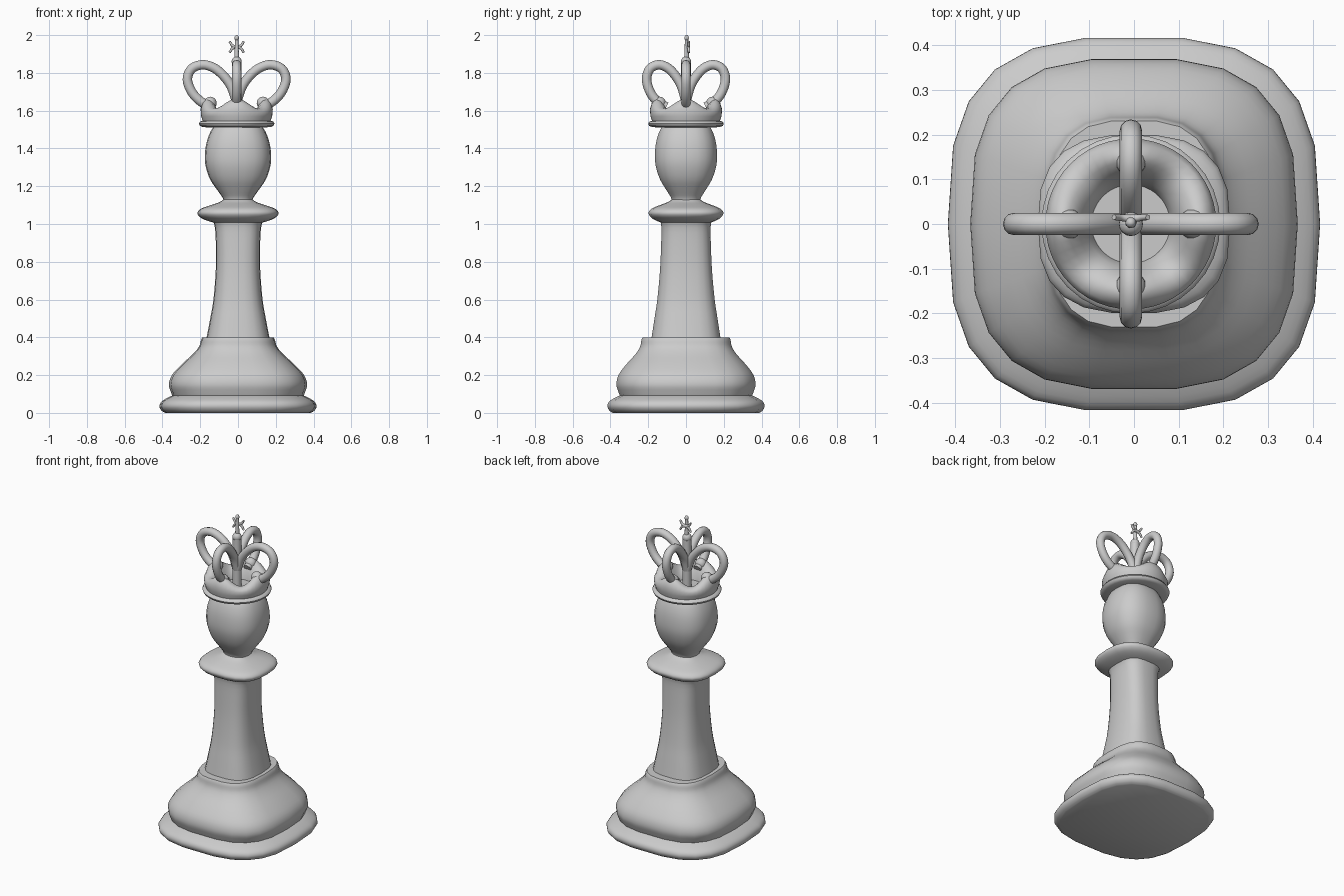
import bpy, bmesh
from math import sin, cos, pi, radians
from mathutils import Vector

old = bpy.data.objects.get("Cube")
if old:
    bpy.data.objects.remove(old)

grey = bpy.data.materials.new("light_grey")
grey.use_nodes = True
COLOUR = (0.6, 0.6, 0.6, 1)
grey.diffuse_color = COLOUR
grey.node_tree.nodes["Principled BSDF"].inputs["Base Color"].default_value = COLOUR

CROWN_X = -0.007


def finish(name, bm, angle=50):
    bmesh.ops.recalc_face_normals(bm, faces=bm.faces)
    mesh = bpy.data.meshes.new(name)
    bm.to_mesh(mesh)
    bm.free()
    mesh.materials.append(grey)
    ob = bpy.data.objects.new(name, mesh)
    bpy.context.collection.objects.link(ob)
    bpy.ops.object.select_all(action='DESELECT')
    ob.select_set(True)
    bpy.context.view_layer.objects.active = ob
    bpy.ops.object.shade_smooth_by_angle(angle=radians(angle))
    return ob


def skin(name, rings, angle=50):
    """Bridge a list of point rings and cap both ends."""
    bm = bmesh.new()
    loops = [[bm.verts.new(p) for p in ring] for ring in rings]
    n = len(loops[0])
    for a, b in zip(loops, loops[1:]):
        for i in range(n):
            j = (i + 1) % n
            bm.faces.new((a[i], a[j], b[j], b[i]))
    bm.faces.new(loops[0])
    bm.faces.new(loops[-1])
    return finish(name, bm, angle)


def ring(rx, ry, z, power=2.9, sides=22, cx=0.0):
    """Rounded-square ring."""
    def part(v):
        return (1 if v > 0 else -1) * abs(v) ** (2 / power)
    return [(cx + rx * part(cos(t)), ry * part(sin(t)), z)
            for t in (2 * pi * i / sides for i in range(sides))]


def smooth_path(points, steps=4):
    """Catmull-Rom resampling."""
    p = [Vector(q) for q in points]
    p = [2 * p[0] - p[1]] + p + [2 * p[-1] - p[-2]]
    out = []
    for a, b, c, d in zip(p, p[1:], p[2:], p[3:]):
        for s in range(steps):
            t = s / steps
            out.append(0.5 * (2 * b + (c - a) * t + (2 * a - 5 * b + 4 * c - d) * t * t
                              + (3 * b - a - 3 * c + d) * t ** 3))
    return out + [p[-2]]


def loft(name, profile, power=2.9, angle=50, steps=3):
    """Smoothed body from (x radius, y radius, z) stations."""
    skin(name, [ring(*q, power) for q in smooth_path(profile, steps)], angle)


def tube(name, points, radius, tip=None, sides=12):
    """Round tube along a path lying in a vertical plane."""
    path = smooth_path(points)
    flat = path[-1] - path[0]
    flat.z = 0
    side = Vector((-flat.y, flat.x, 0)).normalized() if flat.length > 0.001 else Vector((0, 1, 0))
    rings = []
    for i, p in enumerate(path):
        tangent = (path[min(i + 1, len(path) - 1)] - path[max(i - 1, 0)]).normalized()
        up = tangent.cross(side)
        r = radius + ((tip or radius) - radius) * i / (len(path) - 1)
        rings.append([p + r * (cos(a) * side + sin(a) * up)
                      for a in (2 * pi * k / sides for k in range(sides))])
    skin(name, rings)


def ball(name, radius, centre, stretch=1.0):
    bm = bmesh.new()
    bmesh.ops.create_uvsphere(bm, u_segments=16, v_segments=10, radius=radius)
    for v in bm.verts:
        v.co.z *= stretch
        v.co += Vector(centre)
    finish(name, bm)


# Foot moulding and swelling base
loft("base_lip", [(.385, .39, 0), (.405, .408, .012), (.416, .419, .035), (.405, .41, .06),
                  (.37, .375, .082), (.34, .345, .095)])
loft("base_body", [(.345, .35, .085), (.355, .36, .11), (.366, .371, .15), (.35, .36, .2),
                   (.3, .32, .255), (.24, .27, .31), (.207, .245, .35), (.196, .238, .385),
                   (.188, .232, .4)])

# Column
loft("column", [(.168, .185, .39), (.147, .168, .5), (.13, .153, .6), (.118, .139, .75),
                (.117, .133, .88), (.122, .131, .98), (.135, .138, 1.02)])

# Collar below the head
loft("collar", [(.12, .125, 1.005), (.165, .16, 1.018), (.2, .187, 1.035), (.215, .2, 1.058),
                (.198, .185, 1.08), (.15, .145, 1.098), (.1, .1, 1.115), (.075, .075, 1.13)],
     power=2.7)

# Egg-shaped head
loft("head", [(.075, .075, 1.115), (.082, .08, 1.14), (.11, .105, 1.18), (.147, .138, 1.235),
              (.17, .16, 1.3), (.176, .166, 1.36), (.167, .16, 1.43), (.145, .142, 1.49),
              (.12, .12, 1.525)], power=2.5)

# Crown flange
skin("crown_flange", [ring(r, r, z, 2, 32, CROWN_X) for r, z in
                      [(.12, 1.51), (.18, 1.513), (.195, 1.52), (.2, 1.532),
                       (.193, 1.543), (.17, 1.548)]])

# Crown bowl: rim rises to four points on the axes
crown_profile = [(.178, 1.54, 0), (.188, 1.57, 0), (.191, 1.592, .3), (.18, 1.605, .75),
                 (.16, 1.612, 1), (.14, 1.61, 1), (.118, 1.597, .7), (.1, 1.58, .25),
                 (.09, 1.56, 0), (.088, 1.55, 0)]
rings = []
for r, z, lift in crown_profile:
    rings.append([(x, y, z + .052 * lift * abs(cos(4 * pi * i / 48)) ** 2)
                  for i, (x, y, _) in enumerate(ring(r, r, 0, 2, 48, CROWN_X))])
skin("crown_bowl", rings, 60)

# Four arching loops meeting at a central post
arch = [(.13, 1.62), (.185, 1.645), (.235, 1.695), (.261, 1.765), (.238, 1.822),
        (.18, 1.843), (.12, 1.826), (.07, 1.785), (.03, 1.73), (.004, 1.66)]
for name, dx, dy in [("left", 1, 0), ("right", -1, 0), ("front", 0, -.8), ("back", 0, .8)]:
    tube(name + "_crown_loop", [(CROWN_X + r * dx, r * dy, z) for r, z in arch], .025)
    ball(name + "_crown_point", .034, (CROWN_X + .14 * (dx + 0), .14 * dy * 1.25, 1.64))
tube("crown_post", [(CROWN_X, 0, 1.55), (CROWN_X, 0, 1.7), (CROWN_X, 0, 1.85)], .026)
ball("finial_ball", .027, (CROWN_X, 0, 1.86))

# Small flared cross on top
tube("cross_stem", [(CROWN_X, .003, 1.87), (CROWN_X, .003, 1.93), (CROWN_X, .003, 1.995)],
     .013, .008)
ball("cross_tip", .012, (CROWN_X, .003, 1.985), 1.25)
for side, sx in (("left", 1), ("right", -1)):
    for level, sz in (("upper", 1), ("lower", -1)):
        tube(f"cross_{side}_{level}_arm",
             [(CROWN_X, .012, 1.937), (CROWN_X + sx * .022, .014, 1.937 + sz * .007),
              (CROWN_X + sx * .038, .015, 1.937 + sz * .03)], .009, .006, 8)
